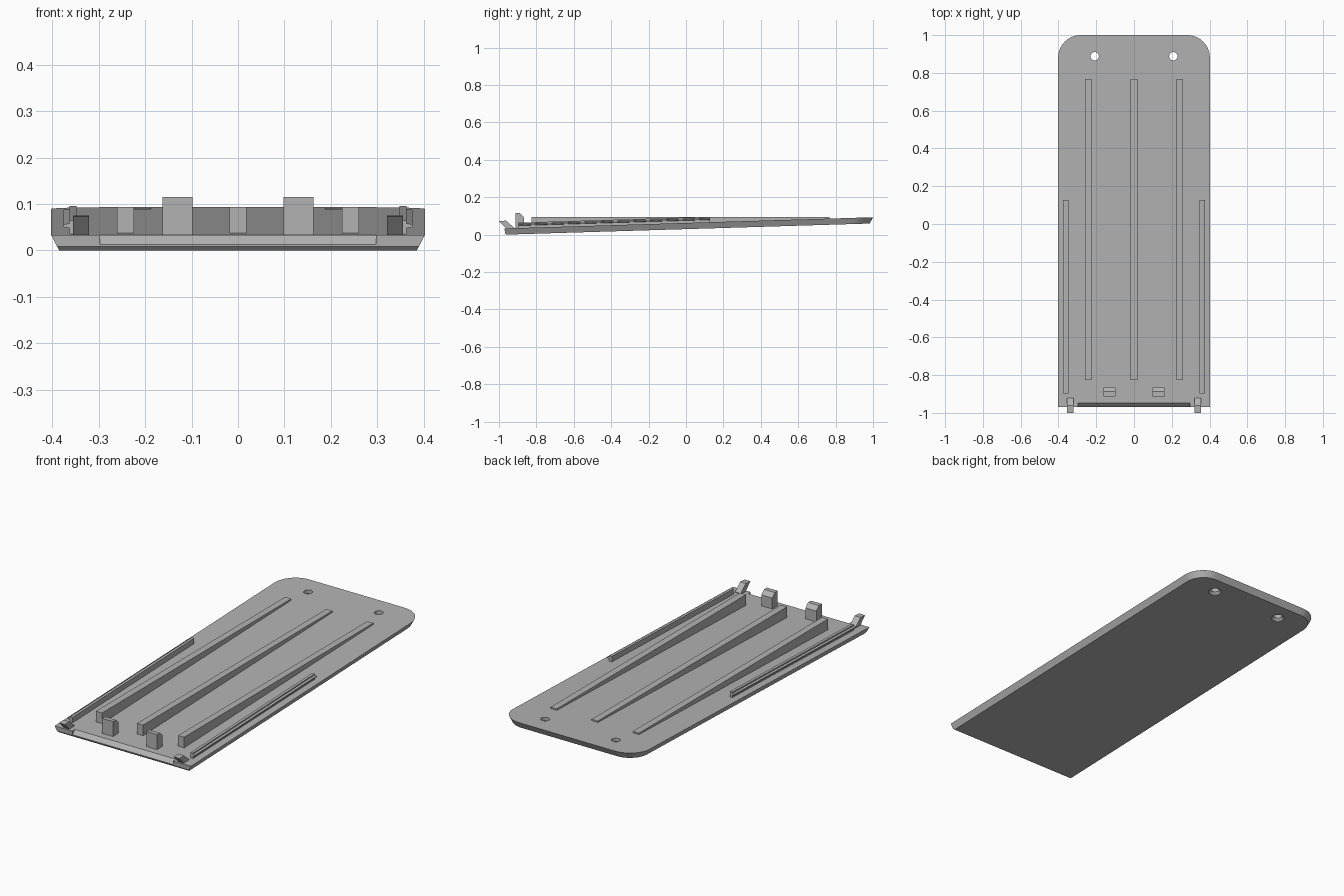
import bpy, bmesh, math

if "Cube" in bpy.data.objects:
    bpy.data.objects.remove(bpy.data.objects["Cube"])

GREY = (0.45, 0.45, 0.45, 1)
mat = bpy.data.materials.new("plain grey")
mat.use_nodes = True
mat.diffuse_color = GREY
mat.node_tree.nodes["Principled BSDF"].inputs["Base Color"].default_value = GREY

FRONT, THICK, SLOPE = -0.97, 0.033, 0.0305


def tilt(y):
    """Rise of the sloping plate at depth y."""
    return SLOPE * (y - FRONT)


def loft(name, rings):
    """Solid through rings of matching points, capped at both ends."""
    bm = bmesh.new()
    loops = [[bm.verts.new(p) for p in ring] for ring in rings]
    n = len(loops[0])
    for a, b in zip(loops, loops[1:]):
        for i in range(n):
            j = (i + 1) % n
            bm.faces.new((a[i], a[j], b[j], b[i]))
    bm.faces.new(loops[0][::-1])
    bm.faces.new(loops[-1])
    bmesh.ops.recalc_face_normals(bm, faces=bm.faces)
    mesh = bpy.data.meshes.new(name)
    bm.to_mesh(mesh)
    bm.free()
    mesh.materials.append(mat)
    obj = bpy.data.objects.new(name, mesh)
    bpy.context.collection.objects.link(obj)
    return obj


def side_profile(name, x, width, profile):
    """Extrude a (y, z) profile across x."""
    return loft(name, [[(x + s * width / 2, y, z) for y, z in profile] for s in (-1, 1)])


def plate_ring(inset, front, z, steps=10):
    """Plate outline with two rounded back corners."""
    half, r = 0.402 - inset, 0.12 - inset
    ring = [(-half, front), (half, front)]
    for s, start in ((1, 0), (-1, math.pi / 2)):
        for i in range(steps + 1):
            a = start + i * math.pi / 2 / steps
            ring.append((s * 0.282 + r * math.cos(a), 0.88 + r * math.sin(a)))
    return [(x, y, z + tilt(y)) for x, y in ring]


def disc(x, y, z, r, n=24):
    return [(x + r * math.cos(i * math.tau / n), y + r * math.sin(i * math.tau / n), z)
            for i in range(n)]


def cut(target, cutter):
    mod = target.modifiers.new(cutter.name, 'BOOLEAN')
    mod.operation = 'DIFFERENCE'
    mod.solver = 'EXACT'
    mod.object = cutter
    cutter.hide_render = True
    cutter.hide_set(True)


# Sloping base plate with an undercut edge
plate = loft("base_plate", [plate_ring(0.017, -0.96, 0),
                            plate_ring(0.013, -0.968, 0.008),
                            plate_ring(0, FRONT, THICK)])

# Bevelled notch along the front edge
cut(plate, side_profile("front_notch_cutter", 0, 0.595,
                        [(-0.99, 0.013), (-0.968, 0.013), (-0.947, 0.0345),
                         (-0.947, 0.06), (-0.99, 0.06)]))

# Screw holes, countersunk from below
for side, x in (("right", -0.208), ("left", 0.208)):
    y = 0.888
    base = tilt(y)
    cut(plate, loft(side + "_screw_hole_cutter", [
        disc(x, y, base - 0.01, 0.034), disc(x, y, base + 0.002, 0.034),
        disc(x, y, base + 0.014, 0.022), disc(x, y, base + 0.06, 0.022)]))

# Three long ribs with level tops
for name, x in (("right_rib", -0.242), ("middle_rib", 0), ("left_rib", 0.242)):
    a, b, top = -0.825, 0.768, 0.094
    side_profile(name, x, 0.036, [(a, tilt(a) + 0.02), (b, tilt(b) + 0.02), (b, top), (a, top)])

for side, s in (("right", -1), ("left", 1)):
    # Edge rail with an outward lip, following the slope
    section = [(0.348, 0.025), (0.363, 0.025), (0.363, 0.046), (0.375, 0.048),
               (0.375, 0.054), (0.363, 0.056), (0.363, 0.062), (0.348, 0.062)]
    loft(side + "_edge_rail", [[(s * x, y, z + tilt(y)) for x, z in section]
                               for y in (-0.898, 0.128)])

    # Stop block with a bevelled back
    side_profile(side + "_stop_block", s * 0.13, 0.064,
                 [(-0.912, 0.025), (-0.912, 0.115), (-0.888, 0.115),
                  (-0.866, 0.094), (-0.866, 0.025)])

    # Clip leaning out over the front edge
    side_profile(side + "_front_clip", s * 0.338, 0.034,
                 [(-0.958, 0.03), (-0.92, 0.03), (-0.92, 0.038),
                  (-0.962, 0.075), (-1.0, 0.073)])
